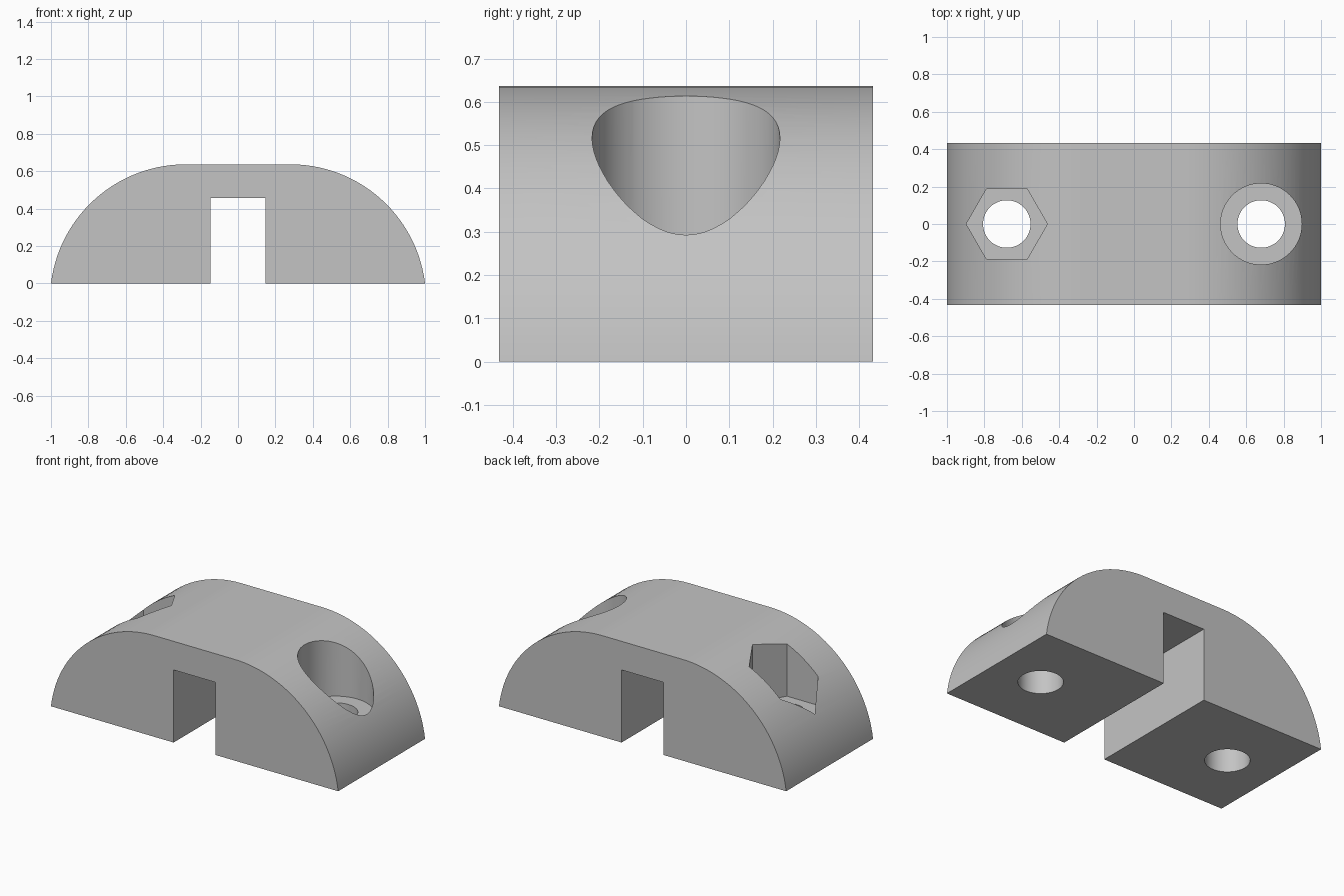
import bpy
import bmesh
from math import sin, cos, asin, radians

cube = bpy.data.objects.get("Cube")
if cube:
    bpy.data.objects.remove(cube, do_unlink=True)

HEIGHT, HALF_DEPTH = 0.637, 0.432
FLAT = 0.28                      # half width of the flat top
RADIUS = 0.7255                  # rounded shoulders
SLOT_X, SLOT_Z = 0.146, 0.457
BOLT_X, BOLT_R = 0.68, 0.127
HEAD_R, SEAT_Z = 0.217, 0.247

grey = bpy.data.materials.new("light grey")
grey.use_nodes = True
colour = (0.55, 0.55, 0.55, 1)
grey.diffuse_color = colour
grey.node_tree.nodes["Principled BSDF"].inputs["Base Color"].default_value = colour


def make_object(name, bm):
    bmesh.ops.recalc_face_normals(bm, faces=bm.faces)
    mesh = bpy.data.meshes.new(name)
    bm.to_mesh(mesh)
    bm.free()
    mesh.materials.append(grey)
    obj = bpy.data.objects.new(name, mesh)
    bpy.context.collection.objects.link(obj)
    return obj


def cutter(name, x, radius, bottom, top, sides):
    """Vertical prism used to cut a bolt hole or recess."""
    bm = bmesh.new()
    ring = [bm.verts.new((x + radius * cos(radians(360 * i / sides)),
                          radius * sin(radians(360 * i / sides)), bottom))
            for i in range(sides)]
    face = bm.faces.new(ring)
    up = bmesh.ops.extrude_face_region(bm, geom=[face])["geom"]
    bmesh.ops.translate(bm, vec=(0, 0, top - bottom),
                        verts=[v for v in up if isinstance(v, bmesh.types.BMVert)])
    obj = make_object(name, bm)
    obj.hide_render = True
    return obj


# Clamp body: half profile from slot to flat top, mirrored, extruded in depth
end_angle = asin((1 - FLAT) / RADIUS)
STEPS = 28
half = [(SLOT_X, SLOT_Z), (SLOT_X, 0)]
for i in range(STEPS, -1, -1):
    a = end_angle * i / STEPS
    z = HEIGHT - RADIUS + RADIUS * cos(a)
    half.append((FLAT + RADIUS * sin(a), 0 if i == STEPS else z))
profile = half + [(-x, z) for x, z in reversed(half)]

bm = bmesh.new()
front = bm.faces.new([bm.verts.new((x, -HALF_DEPTH, z)) for x, z in profile])
back = bmesh.ops.extrude_face_region(bm, geom=[front])["geom"]
bmesh.ops.translate(bm, vec=(0, 2 * HALF_DEPTH, 0),
                    verts=[v for v in back if isinstance(v, bmesh.types.BMVert)])
body = make_object("clamp_body", bm)

# Through holes, round bolt head recess and hexagonal nut recess
cutters = [
    cutter("left_bolt_hole_cutter", BOLT_X, BOLT_R, -0.1, 0.9, 48),
    cutter("right_bolt_hole_cutter", -BOLT_X, BOLT_R, -0.1, 0.9, 48),
    cutter("bolt_head_recess_cutter", BOLT_X, HEAD_R, SEAT_Z, 0.9, 64),
    cutter("nut_recess_cutter", -BOLT_X, HEAD_R, SEAT_Z, 0.9, 6),
]
for c in cutters:
    mod = body.modifiers.new(c.name, 'BOOLEAN')
    mod.operation = 'DIFFERENCE'
    mod.solver = 'EXACT'
    mod.object = c

# Apply the cuts and discard the cutters
bpy.ops.object.select_all(action='DESELECT')
body.select_set(True)
bpy.context.view_layer.objects.active = body
for c in cutters:
    bpy.ops.object.modifier_apply(modifier=c.name)
    bpy.data.objects.remove(c, do_unlink=True)
bpy.ops.object.shade_smooth_by_angle(angle=radians(25))
